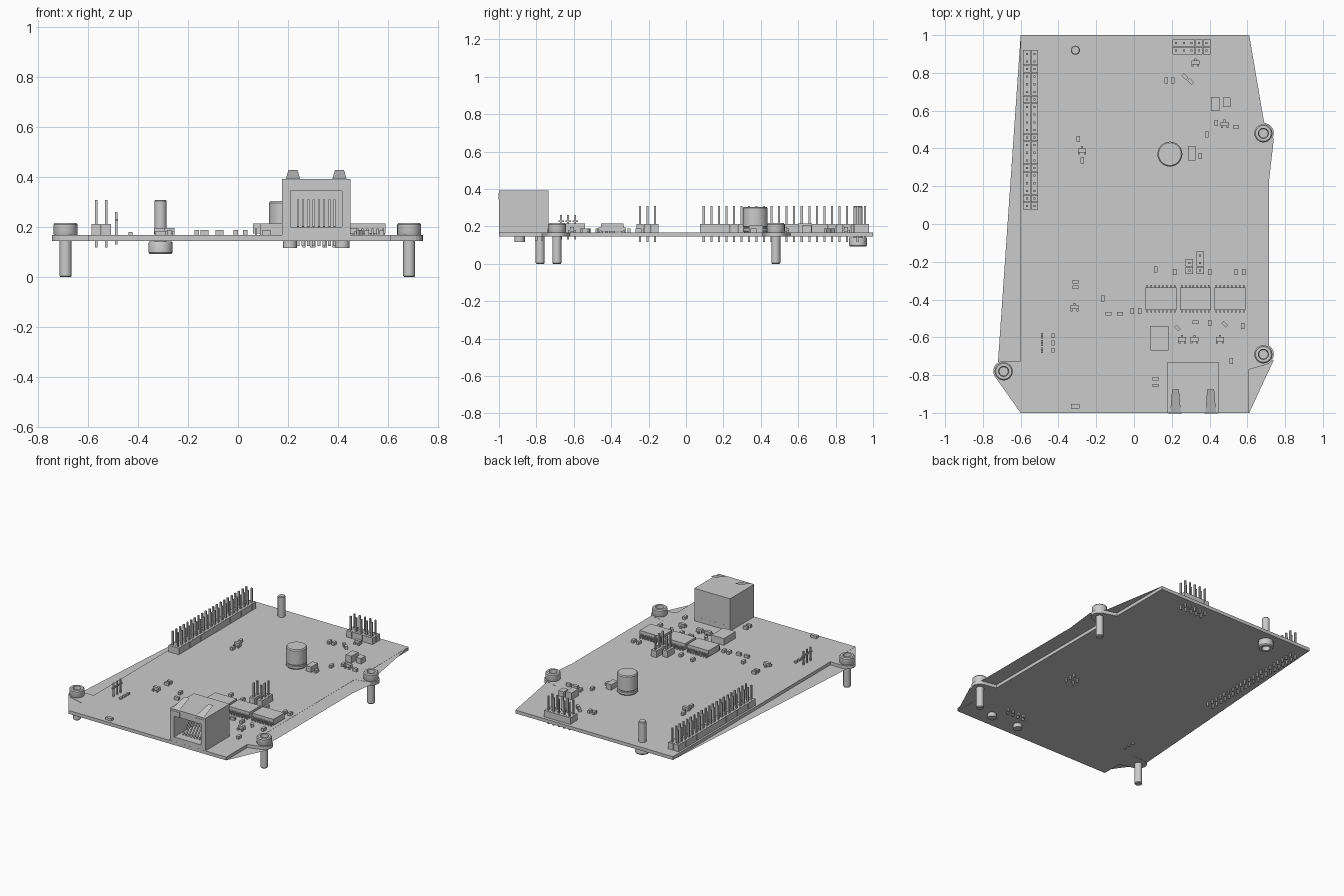
import bpy, bmesh
from math import sin, cos, pi, radians
from mathutils import Matrix, Vector

default = bpy.data.objects.get("Cube")
if default:
    bpy.data.objects.remove(default)

GREY = (0.6, 0.6, 0.6, 1)
grey = bpy.data.materials.new("plain grey")
grey.use_nodes = True
grey.diffuse_color = GREY
grey.node_tree.nodes["Principled BSDF"].inputs["Base Color"].default_value = GREY

BOTTOM, TOP = 0.145, 0.168


def finish(name, bm, smooth=False, normals=True):
    if normals:
        bmesh.ops.recalc_face_normals(bm, faces=bm.faces)
    mesh = bpy.data.meshes.new(name)
    bm.to_mesh(mesh)
    bm.free()
    mesh.materials.append(grey)
    ob = bpy.data.objects.new(name, mesh)
    bpy.context.collection.objects.link(ob)
    if smooth:
        bpy.ops.object.select_all(action="DESELECT")
        ob.select_set(True)
        bpy.context.view_layer.objects.active = ob
        bpy.ops.object.shade_smooth_by_angle(angle=radians(35))
    return ob


def box(bm, x, y, z0, z1, w, d, turn=0):
    """Box centred on x, y and spanning z0 to z1."""
    m = (Matrix.Translation((x, y, (z0 + z1) / 2))
         @ Matrix.Rotation(radians(turn), 4, "Z")
         @ Matrix.Diagonal((w, d, z1 - z0, 1)))
    bmesh.ops.create_cube(bm, size=1, matrix=m)


def lathe(bm, x, y, profile, steps=24):
    """Turn a radius/height profile about an upright axis."""
    part = bmesh.new()
    vs = [part.verts.new((r, 0, z)) for r, z in profile]
    es = [part.edges.new(pair) for pair in zip(vs, vs[1:])]
    bmesh.ops.spin(part, geom=vs + es, cent=(0, 0, 0), axis=(0, 0, 1),
                   angle=2 * pi, steps=steps)
    bmesh.ops.remove_doubles(part, verts=part.verts, dist=1e-4)
    bmesh.ops.translate(part, verts=part.verts, vec=(x, y, 0))
    temp = bpy.data.meshes.new("temp")
    part.to_mesh(temp)
    part.free()
    bm.from_mesh(temp)
    bpy.data.meshes.remove(temp)


def cylinder(bm, x, y, z0, z1, r, steps=20):
    lathe(bm, x, y, [(0, z0), (r, z0), (r, z1), (0, z1)], steps)


def sheet(bm, points, z):
    return bm.faces.new([bm.verts.new((x, y, z)) for x, y in points])


def arc(x, y, a, b, r=0.055, n=10):
    steps = [radians(a + (b - a) * i / n) for i in range(n + 1)]
    return [(x + r * cos(t), y + r * sin(t)) for t in steps]


# Circuit board with three rounded mounting ears
EARS = [(-0.69, -0.78), (0.685, -0.69), (0.685, 0.48)]
outline = [(-0.6, -1), (0.61, -1), (0.61, -0.77)]
outline += arc(*EARS[1], -75, 75) + [(0.61, -0.62), (0.61, 0.41)]
outline += arc(*EARS[2], -75, 75) + [(0.61, 0.56), (0.61, 1), (-0.6, 1)]
outline += [(-0.6, -0.725)] + arc(*EARS[0], 90, 260) + [(-0.6, -0.86)]
bm = bmesh.new()
base = sheet(bm, outline, BOTTOM)
top = bmesh.ops.extrude_face_region(bm, geom=[base])["geom"]
bmesh.ops.translate(bm, vec=(0, 0, TOP - BOTTOM),
                    verts=[v for v in top if isinstance(v, bmesh.types.BMVert)])
if not any(f.normal.z < 0 and f.calc_center_median().z < BOTTOM + 0.001
           for f in bm.faces if len(f.verts) > 4):
    sheet(bm, outline, BOTTOM)
bmesh.ops.remove_doubles(bm, verts=bm.verts, dist=1e-5)
finish("circuit_board", bm)

# Thin webs spanning between the ears and the corners
bm = bmesh.new()
sheet(bm, [(0.61, -0.77), (0.715, -0.74), (0.715, 0.23), (0.74, 0.45),
           (0.69, 0.53), (0.61, 1)], TOP - 0.001)
sheet(bm, [(-0.6, -1), (-0.6, -0.8), (-0.735, -0.81)], TOP - 0.001)
sheet(bm, [(-0.6, 1), (-0.72, -0.73), (-0.6, -0.73)], BOTTOM + 0.001)
sheet(bm, [(0.61, -1), (0.74, -0.72), (0.61, -0.77)], BOTTOM + 0.001)
finish("edge_webs", bm, normals=False)

# Socket-head bolts: three pointing down, one pointing up
BOLT = [(0, 0), (0.02, 0), (0.024, 0.005), (0.024, TOP), (0.046, TOP),
        (0.048, 0.172), (0.048, 0.211), (0.042, 0.218), (0.027, 0.218),
        (0.024, 0.185), (0, 0.185)]
for name, spot in zip(("left_front", "right_front", "right_back"), EARS):
    bm = bmesh.new()
    lathe(bm, *spot, BOLT)
    finish(name + "_bolt", bm, True)
bm = bmesh.new()
lathe(bm, -0.31, 0.92, [(r, 0.31 - z) for r, z in BOLT])
finish("upright_bolt", bm, True)

# Pin headers
PITCH = 0.0403


def header(name, x, y, cols, rows):
    bm = bmesh.new()
    for i in range(cols):
        for j in range(rows):
            px = x + (i - (cols - 1) / 2) * PITCH
            py = y + (j - (rows - 1) / 2) * PITCH
            box(bm, px, py, TOP, 0.213, PITCH * 0.97, PITCH * 0.97)
            box(bm, px, py, 0.118, 0.31, 0.011, 0.011)
    finish(name, bm)


header("long_header", -0.547, 0.498, 2, 21)
header("back_header", 0.304, 0.938, 5, 2)
header("two_pin_jumper", 0.293, -0.226, 1, 2)
header("three_pin_jumper", 0.35, -0.206, 1, 3)

# Network socket: walls, contacts, lamps, springs and legs
CX = 0.313
bm = bmesh.new()
for side in (-1, 1):
    box(bm, CX + side * 0.12, -0.867, TOP, 0.393, 0.034, 0.265)
box(bm, CX, -0.867, TOP, 0.2, 0.24, 0.265)
box(bm, CX, -0.867, 0.345, 0.393, 0.24, 0.265)
box(bm, CX, -0.76, TOP, 0.393, 0.24, 0.05)
finish("socket_shell", bm)

bm = bmesh.new()
for i in range(8):
    x = CX + (i - 3.5) * 0.021
    m = (Matrix.Translation((x, -0.9, 0.255)) @ Matrix.Rotation(radians(-40), 4, "X")
         @ Matrix.Diagonal((0.008, 0.006, 0.14, 1)))
    bmesh.ops.create_cube(bm, size=1, matrix=m)
    box(bm, x, -0.8 + (i % 2) * 0.03, 0.125, TOP, 0.012, 0.012)
finish("socket_contacts", bm)

bm = bmesh.new()
for side in (-1, 1):
    box(bm, CX + side * 0.095, -0.998, 0.345, 0.38, 0.07, 0.008)
finish("socket_lamps", bm)

bm = bmesh.new()
for side in (-1, 1):
    x = CX + side * 0.093
    bm.faces.new([bm.verts.new(p) for p in (
        (x - 0.028, -0.995, 0.394), (x + 0.028, -0.995, 0.394),
        (x + 0.018, -0.875, 0.43), (x - 0.018, -0.875, 0.43))])
finish("socket_springs", bm, normals=False)

bm = bmesh.new()
for side in (-1, 1):
    cylinder(bm, CX + side * 0.105, -0.89, 0.117, TOP, 0.028)
finish("socket_legs", bm, True)

# Can capacitor
bm = bmesh.new()
lathe(bm, 0.19, 0.37, [(0, TOP), (0.06, TOP), (0.066, 0.175), (0.066, 0.19),
                       (0.062, 0.195), (0.066, 0.2), (0.066, 0.298),
                       (0.06, 0.305), (0, 0.305)], 32)
finish("can_capacitor", bm, True)

# Three chips with eight legs on each long side
for n, x in enumerate((0.143, 0.325, 0.508)):
    bm = bmesh.new()
    box(bm, x, -0.395, 0.174, 0.216, 0.165, 0.12)
    for i in range(8):
        for side in (-1, 1):
            lx = x + (i - 3.5) * 0.0205
            box(bm, lx, -0.395 + side * 0.062, 0.178, 0.195, 0.008, 0.012)
            box(bm, lx, -0.395 + side * 0.069, TOP, 0.195, 0.008, 0.008)
    finish("chip_" + "abc"[n], bm)

# Larger surface-mounted blocks
bm = bmesh.new()
box(bm, 0.135, -0.605, TOP, 0.215, 0.095, 0.13)
box(bm, 0.43, 0.635, TOP, 0.215, 0.045, 0.075)
box(bm, 0.49, 0.645, TOP, 0.205, 0.04, 0.05)
box(bm, 0.305, 0.375, TOP, 0.205, 0.04, 0.075)
box(bm, -0.31, -0.965, TOP, 0.185, 0.045, 0.024)
finish("mounted_blocks", bm)

# Three-legged transistors
bm = bmesh.new()
for x, y in ((-.275, .39), (.48, .53), (.325, .855), (-.315, -.44),
             (.255, -.61), (.32, -.61), (.455, -.61)):
    box(bm, x, y, 0.172, 0.196, 0.042, 0.022)
    for dx, dy in ((-.015, -.015), (.015, -.015), (0, .015)):
        box(bm, x + dx, y + dy, TOP, 0.182, 0.01, 0.014)
finish("transistors", bm)

# Small chip resistors, upright, lying and turned
UPRIGHT = [(.17, .76), (.205, .76), (-.295, .45), (-.275, .335), (.435, .535),
           (.385, .475), (.35, .36), (-.165, -.395), (-.01, -.46), (.03, -.46),
           (.115, -.24), (.215, -.255), (.4, -.255), (.54, -.255), (.58, -.255),
           (.4, -.525), (.575, -.54), (.515, -.725)]
LYING = [(.54, .515), (-.31, -.305), (-.31, -.335), (-.135, -.475),
         (-.075, -.475), (.325, -.52), (.115, -.82), (.115, -.855)]
TURNED = [(.27, .78), (.3, .755), (.23, -.55), (.48, -.53)]
bm = bmesh.new()
for spots, turn in ((UPRIGHT, 0), (LYING, 90), (TURNED, 45)):
    for x, y in spots:
        box(bm, x, y, TOP, 0.188, 0.018, 0.032, turn)
finish("chip_resistors", bm)

# Row of short test pins with small blocks beside them
bm = bmesh.new()
for i in range(3):
    y = -0.63 + (i - 1) * 0.038
    box(bm, -0.487, y, 0.13, 0.262, 0.01, 0.01)
    box(bm, -0.487, y, 0.225, 0.233, 0.012, 0.03)
    box(bm, -0.43, y, TOP, 0.18, 0.016, 0.025)
finish("test_pins", bm)
